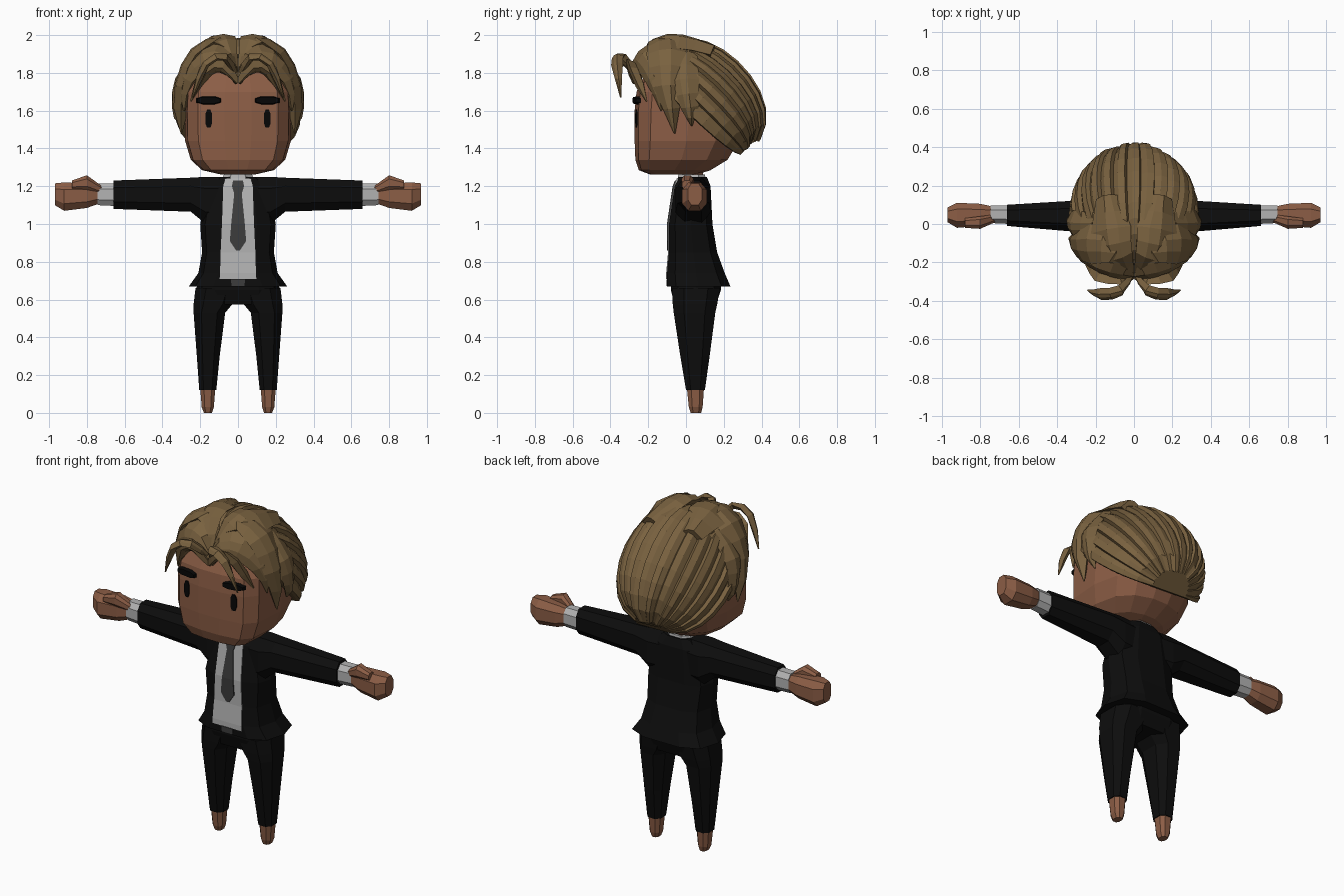
import bpy, bmesh, math, random
from mathutils import Vector

random.seed(4)
if "Cube" in bpy.data.objects:
    bpy.data.objects.remove(bpy.data.objects["Cube"])


def material(name, r, g, b):
    m = bpy.data.materials.new(name)
    m.use_nodes = True
    m.diffuse_color = (r, g, b, 1)
    bsdf = m.node_tree.nodes["Principled BSDF"]
    bsdf.inputs["Base Color"].default_value = (r, g, b, 1)
    bsdf.inputs["Roughness"].default_value = 0.9
    return m


SKIN = material("skin", 0.26, 0.11, 0.06)
HAIR = material("hair", 0.19, 0.12, 0.05)
SUIT = material("suit_black", 0.004, 0.004, 0.004)
SHIRT = material("shirt_grey", 0.45, 0.45, 0.45)
TIE = material("tie_grey", 0.045, 0.045, 0.045)
INK = material("eye_black", 0.002, 0.002, 0.002)


def skin_rings(name, rings, mat, mirror=False):
    """Closed mesh bridged through rings of equal point count."""
    bm = bmesh.new()
    loops = [[bm.verts.new(p) for p in ring] for ring in rings]
    n = len(loops[0])
    for a, b in zip(loops, loops[1:]):
        for i in range(n):
            j = (i + 1) % n
            bm.faces.new((a[i], a[j], b[j], b[i]))
    bm.faces.new(loops[0])
    bm.faces.new(loops[-1])
    bmesh.ops.recalc_face_normals(bm, faces=bm.faces)
    mesh = bpy.data.meshes.new(name)
    bm.to_mesh(mesh)
    bm.free()
    mesh.materials.append(mat)
    ob = bpy.data.objects.new(name, mesh)
    bpy.context.collection.objects.link(ob)
    if mirror:
        ob.modifiers.new("mirror", 'MIRROR').use_mirror_merge = False
    return ob


def both_sides(half):
    return half + [(-a, b) for a, b in reversed(half)]


# Unit cross-sections
BODY = both_sides([(.5, -1), (.87, -.72), (1, 0), (.87, .72), (.45, 1)])
SKULL = both_sides([(.25, -1), (.75, -.93), (.95, -.7), (1, 0), (.88, .55), (.6, .86), (.2, 1)])
LIMB = both_sides([(.5, -1), (1, -.5), (1, .5), (.5, 1)])
BOX = both_sides([(1, -1), (1, 1)])


def loft(name, axis, profile, sections, mat, mirror=False):
    """Each section: position on axis, then low/high of the two other axes."""
    rings = []
    for c, a0, a1, b0, b1 in sections:
        ring = []
        for u, v in profile:
            p = [(a0 + a1 + u * (a1 - a0)) / 2, (b0 + b1 + v * (b1 - b0)) / 2]
            p.insert("xyz".index(axis), c)
            ring.append(p)
        rings.append(ring)
    return skin_rings(name, rings, mat, mirror)


# Jacket body: height, half width, front, back
jacket = [(1.25, .10, -.04, .11), (1.2, .16, -.06, .13), (1.0, .20, -.09, .14),
          (.85, .19, -.09, .165), (.74, .21, -.1, .205), (.67, .26, -.1, .235)]
loft("jacket", 'z', BODY, [(z, -w, w, f, b) for z, w, f, b in jacket], SUIT)


def front(z):
    for (z1, _, y1, _), (z0, _, y0, _) in zip(jacket, jacket[1:]):
        if z0 <= z <= z1:
            return y0 + (y1 - y0) * (z - z0) / (z1 - z0)


def front_plate(name, outline, lift, mat):
    loft(name, 'z', BOX, [(z, -w, w, front(z) - lift, front(z) - lift + .009)
                          for z, w in outline], mat)


# Shirt front, tie and buckle
front_plate("shirt_front", [(1.24, .07), (1.2, .078), (1.0, .085), (.85, .092), (.74, .095), (.71, .097)], .005, SHIRT)
front_plate("tie", [(1.23, .026), (1.2, .032), (1.16, .02), (1.0, .036), (.91, .043), (.86, .01)], .011, TIE)
front_plate("belt_buckle", [(.707, .038), (.672, .034)], .004, TIE)

# Sleeves, cuffs, hands and thumbs
loft("sleeve", 'x', LIMB, [(.05, -.05, .12, 1.0, 1.25), (.17, -.055, .13, 1.0, 1.25),
                           (.25, -.045, .125, 1.065, 1.245), (.66, -.01, .1, 1.08, 1.23)], SUIT, True)
loft("cuff", 'x', LIMB, [(.64, 0, .095, 1.095, 1.215), (.745, .005, .095, 1.1, 1.215)], SHIRT, True)
loft("hand", 'x', LIMB, [(.73, .01, .09, 1.11, 1.205), (.8, -.01, .105, 1.085, 1.215),
                         (.92, -.02, .11, 1.07, 1.22), (.97, .01, .085, 1.1, 1.215)], SKIN, True)
loft("thumb", 'x', LIMB, [(.72, .01, .05, 1.16, 1.2), (.8, -.025, .04, 1.18, 1.258),
                          (.88, -.02, .03, 1.185, 1.23)], SKIN, True)

# Trousers and feet
loft("trouser_seat", 'z', BODY, [(.74, -.19, .19, -.08, .18), (.65, -.225, .225, -.08, .185),
                                 (.575, -.2, .2, -.06, .16)], SUIT)
loft("trouser_leg", 'z', LIMB, [(.66, .0, .225, -.075, .18), (.575, .03, .235, -.07, .165),
                                (.53, .068, .235, -.065, .155), (.3, .097, .218, -.03, .125),
                                (.12, .115, .205, 0, .1)], SUIT, True)
loft("foot", 'z', LIMB, [(.13, .12, .2, .005, .095), (.03, .128, .192, .015, .088),
                         (0, .138, .18, .025, .08)], SKIN, True)

# Neck and collar
loft("neck", 'z', LIMB, [(1.2, -.06, .06, -.03, .09), (1.3, -.06, .06, -.03, .09)], SKIN)
loft("collar", 'z', LIMB, [(1.21, -.09, .09, -.05, .11), (1.262, -.075, .075, -.04, .1)], SHIRT)

# Head
skull = [(1.262, .09, -.19, .06), (1.285, .19, -.25, .13), (1.34, .25, -.268, .22),
         (1.44, .28, -.272, .28), (1.6, .283, -.272, .31), (1.7, .278, -.262, .3),
         (1.8, .235, -.215, .25), (1.87, .14, -.1, .18)]
loft("head", 'z', SKULL, [(z, -w, w, f, b) for z, w, f, b in skull], SKIN)

# Eyes and brows, slanted to follow the face
eye = loft("eye", 'y', LIMB, [(-.266, .137, .173, 1.51, 1.605), (-.257, .137, .173, 1.51, 1.605)], INK, True)
brow = loft("brow", 'y', LIMB, [(-.275, .095, .215, 1.638, 1.672), (-.25, .09, .222, 1.632, 1.676)], INK, True)
for ob in (eye, brow):
    for v in ob.data.vertices:
        v.co.y += .157 * (v.co.x - .155)

# Hair shell: ridged half shell running from the forehead to the nape
centre = Vector((0, .05, 1.62))
along = Vector((0, .72, -.69)).normalized()
out = Vector((0, .69, .72)).normalized()
LOCKS, STEPS = 15, 10
length = [random.uniform(.97, 1.06) for _ in range(LOCKS)]
rings = []
for s in range(STEPS + 1):
    t = math.pi * (.06 + .87 * s / STEPS)
    radius = math.sin(t) ** .7
    ring = []
    for k in range(LOCKS):
        for part, bump in ((0, .955), (.12, 1.025), (.6, 1.015)):
            a = math.radians(-10 + 200 * (k + part) / LOCKS)
            r = radius * bump
            d = -math.cos(t) * .36 * (length[k] if s > STEPS / 2 else 1)
            ring.append(centre + along * d + out * (r * .325 * math.sin(a))
                        + Vector((r * .33 * math.cos(a), 0, 0)))
    rings.append(ring)
skin_rings("hair_shell", rings, HAIR)


def lock(name, path, widths, thick, side):
    """Tapered leaf-shaped lock along a smooth path, mirrored."""
    pts = [Vector(p) for p in path]
    pts = [2 * pts[0] - pts[1]] + pts + [2 * pts[-1] - pts[-2]]
    line = []
    for i in range(1, len(pts) - 2):
        a, b, c, d = pts[i - 1:i + 3]
        for u in (0, .5):
            line.append((.5 * (2 * b + (c - a) * u + (2 * a - 5 * b + 4 * c - d) * u ** 2
                         + (3 * b - a - 3 * c + d) * u ** 3),
                         widths[i - 1] * (1 - u) + widths[i] * u))
    line.append((pts[-2], widths[-1]))
    rings = []
    for i, (p, w) in enumerate(line):
        tangent = (line[min(i + 1, len(line) - 1)][0] - line[max(i - 1, 0)][0]).normalized()
        across = Vector(side) - tangent * tangent.dot(Vector(side))
        across.normalize()
        normal = tangent.cross(across)
        h = min(thick, w)
        rings.append([p + across * (w * u) + normal * (h * v) for u, v in
                      ((-1, 0), (-.45, .8), (.1, 1), (1, 0), (.1, -1), (-.45, -.8))])
    skin_rings(name, rings, HAIR, True)


# Front locks parted in the middle
lock("temple_lock", [(.02, -.19, 1.84), (.09, -.11, 1.95), (.22, -.09, 1.9), (.295, -.09, 1.73), (.3, -.06, 1.48)],
     [.05, .1, .12, .085, .004], .04, (0, 1, 0))
lock("crown_lock", [(.01, -.25, 1.8), (.09, -.16, 1.94), (.12, -.03, 1.96), (.14, .14, 1.91)],
     [.02, .09, .11, .06], .04, (1, 0, -.3))
lock("lobe_lock", [(.0, -.26, 1.75), (.07, -.24, 1.87), (.17, -.21, 1.88), (.26, -.16, 1.77), (.285, -.13, 1.6)],
     [.02, .08, .09, .06, .004], .035, (0, .5, .8))
lock("fringe_lock", [(.0, -.27, 1.75), (.08, -.29, 1.835), (.17, -.275, 1.81), (.25, -.21, 1.65)],
     [.015, .045, .045, .004], .025, (0, -.5, .8))
lock("curl_lock", [(.01, -.25, 1.78), (.07, -.345, 1.885), (.17, -.365, 1.845), (.24, -.345, 1.67)],
     [.015, .032, .032, .004], .02, (0, 1, .3))
lock("side_lock", [(.2, .0, 1.9), (.31, .0, 1.76), (.325, .02, 1.62), (.3, .03, 1.52)],
     [.06, .07, .05, .004], .025, (0, 1, 0))
